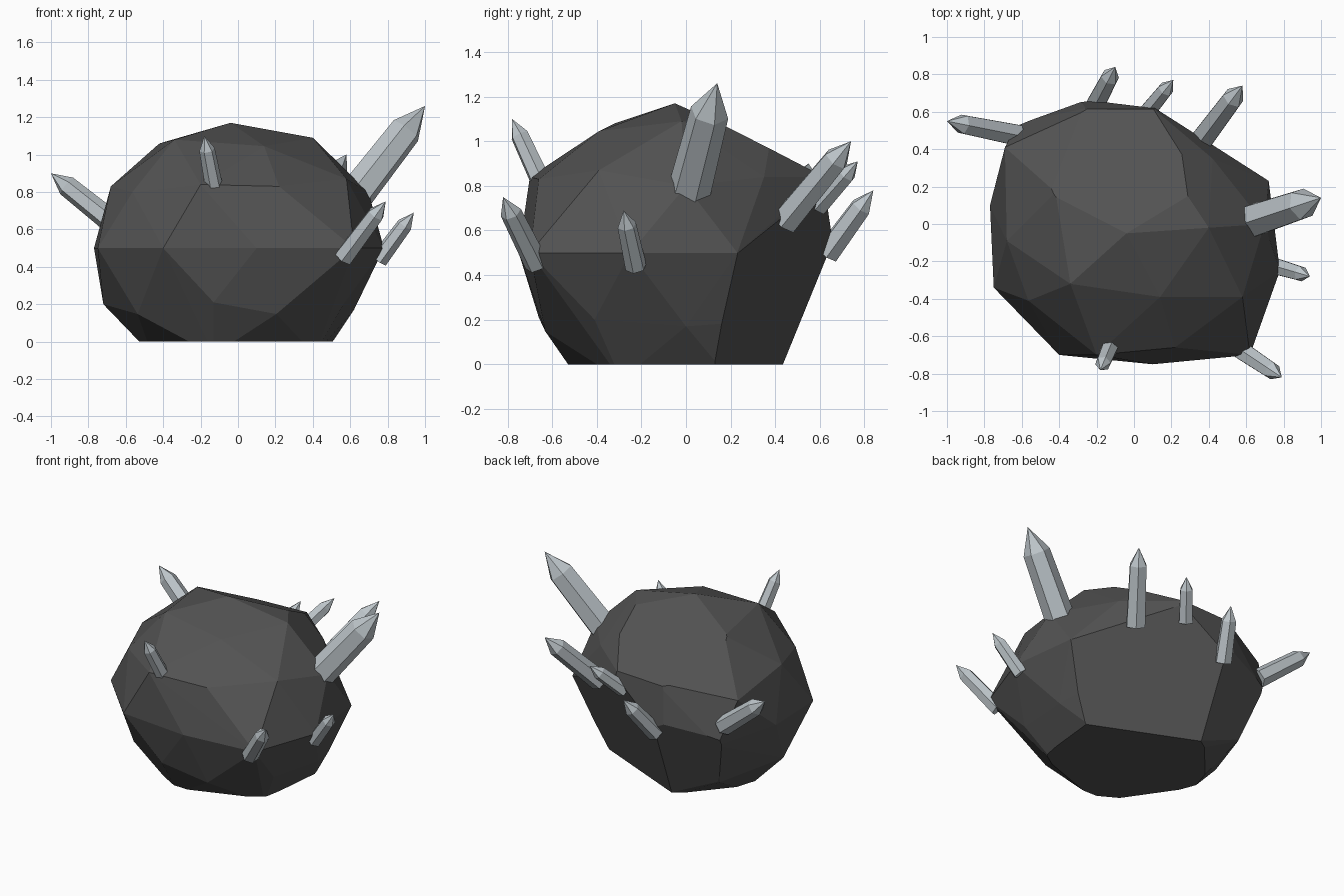
import bpy
import bmesh
from mathutils import Vector

cube = bpy.data.objects.get("Cube")
if cube:
    bpy.data.objects.remove(cube, do_unlink=True)


def make_material(name, rgb):
    mat = bpy.data.materials.new(name)
    mat.use_nodes = True
    color = (*rgb, 1)
    mat.diffuse_color = color
    shader = mat.node_tree.nodes["Principled BSDF"]
    shader.inputs["Base Color"].default_value = color
    shader.inputs["Roughness"].default_value = 0.7
    return mat


def add_object(name, bm, mat):
    bmesh.ops.recalc_face_normals(bm, faces=bm.faces)
    mesh = bpy.data.meshes.new(name)
    bm.to_mesh(mesh)
    bm.free()
    mesh.materials.append(mat)
    obj = bpy.data.objects.new(name, mesh)
    bpy.context.collection.objects.link(obj)
    return obj


def slice_off(bm, point, normal):
    """Cut away everything beyond a plane and close the cut with one flat face."""
    geom = bm.verts[:] + bm.edges[:] + bm.faces[:]
    cut = bmesh.ops.bisect_plane(bm, geom=geom, dist=0.0001, plane_co=point,
                                 plane_no=Vector(normal).normalized(), clear_outer=True)
    edges = [e for e in cut["geom_cut"] if isinstance(e, bmesh.types.BMEdge)]
    if edges:
        bmesh.ops.contextual_create(bm, geom=edges)


stone = make_material("dark stone", (0.085, 0.085, 0.085))
mineral = make_material("pale crystal", (0.51, 0.56, 0.59))

# Boulder: a faceted ball whose nearest corners are pulled to irregular positions
bm = bmesh.new()
bmesh.ops.create_icosphere(bm, subdivisions=2, radius=1)
for v in bm.verts:
    v.co = Vector((v.co.x * 0.78, v.co.y * 0.78, v.co.z * 0.67 + 0.5))

corners = [
    # middle ring
    (0.1, -0.75, 0.5), (0.62, -0.7, 0.5), (0.78, -0.25, 0.5), (0.72, 0.23, 0.5),
    (0.4, 0.46, 0.58), (-0.77, 0.1, 0.5), (-0.75, -0.34, 0.5), (-0.4, -0.7, 0.5),
    (-0.62, 0.54, 0.48),
    # lower corners
    (-0.13, -0.66, 0.21), (-0.72, -0.05, 0.2), (0.62, 0, 0.17),
    (-0.46, 0, -0.07), (-0.13, -0.48, -0.07), (0.41, -0.29, -0.07), (0.46, 0.2, -0.07),
    # upper corners
    (0.14, -0.39, 1.045), (-0.34, -0.32, 1.08), (0.4, -0.02, 1.09),
    (-0.42, 0.17, 1.06), (-0.04, -0.05, 1.17), (0.58, -0.39, 0.87),
    (-0.68, -0.09, 0.83), (-0.69, 0.41, 0.77), (-0.2, -0.7, 0.84), (0.22, -0.66, 0.83),
    (0.42, 0.35, 0.84), (0.1, 0.62, 0.84),
]
free = set(bm.verts)
for corner in corners:
    target = Vector(corner)
    nearest = min(free, key=lambda v: (v.co - target).length)
    nearest.co = target
    free.remove(nearest)

# Wrap the moved corners in a clean convex skin
points = [v.co.copy() for v in bm.verts]
bm.free()
bm = bmesh.new()
for p in points:
    bm.verts.new(p)
hull = bmesh.ops.convex_hull(bm, input=bm.verts[:])
bmesh.ops.delete(bm, geom=list({g for g in hull["geom_interior"] + hull["geom_unused"]
                                if isinstance(g, bmesh.types.BMVert)}), context="VERTS")

# Chipped planes: base, large undercut, rear undercut, sloping top, rear wall
slice_off(bm, (0, 0, 0), (0, 0, -1))
slice_off(bm, (0, 0.35, 0), (0.4, 0.915, -0.36))
slice_off(bm, (-0.21, 0.43, 0), (-0.28, 0.96, -0.4))
slice_off(bm, (-0.04, -0.05, 1.17), (-0.03, 0.45, 0.9))
slice_off(bm, (0, 0.65, 0.6), (0, 1, 0.15))
add_object("boulder", bm, stone)


# Crystals: six-sided shafts, slightly tapered, with pointed tips
def add_crystal(name, base, tip, radius):
    base, tip = Vector(base), Vector(tip)
    axis = (tip - base).normalized()
    base -= axis * 0.03
    shoulder = (tip - base).length - radius * 1.7
    bm = bmesh.new()
    bmesh.ops.create_cone(bm, cap_ends=True, segments=6, radius1=radius,
                          radius2=radius * 0.88, depth=shoulder)
    top = max(bm.faces, key=lambda f: f.calc_center_median().z)
    point = bmesh.ops.poke(bm, faces=[top])["verts"][0]
    point.co.z += radius * 1.7
    turn = axis.to_track_quat("Z", "Y")
    for v in bm.verts:
        v.co = base + turn @ (v.co + Vector((0, 0, shoulder / 2)))
    add_object(name, bm, mineral)


add_crystal("left_large_crystal", (0.58, 0, 0.72), (1, 0.14, 1.26), 0.1)
add_crystal("right_crystal", (-0.65, 0.48, 0.62), (-1, 0.55, 0.9), 0.064)
add_crystal("front_crystal", (-0.13, -0.66, 0.84), (-0.18, -0.78, 1.1), 0.048)
add_crystal("front_left_crystal", (0.58, -0.68, 0.47), (0.79, -0.82, 0.75), 0.055)
add_crystal("left_small_crystal", (0.77, -0.23, 0.46), (0.94, -0.28, 0.69), 0.049)
add_crystal("back_left_crystal", (0.37, 0.46, 0.66), (0.58, 0.74, 1), 0.068)
add_crystal("back_small_crystal", (0.08, 0.61, 0.73), (0.21, 0.77, 0.91), 0.05)
add_crystal("back_right_crystal", (-0.2, 0.65, 0.52), (-0.1, 0.84, 0.78), 0.057)
